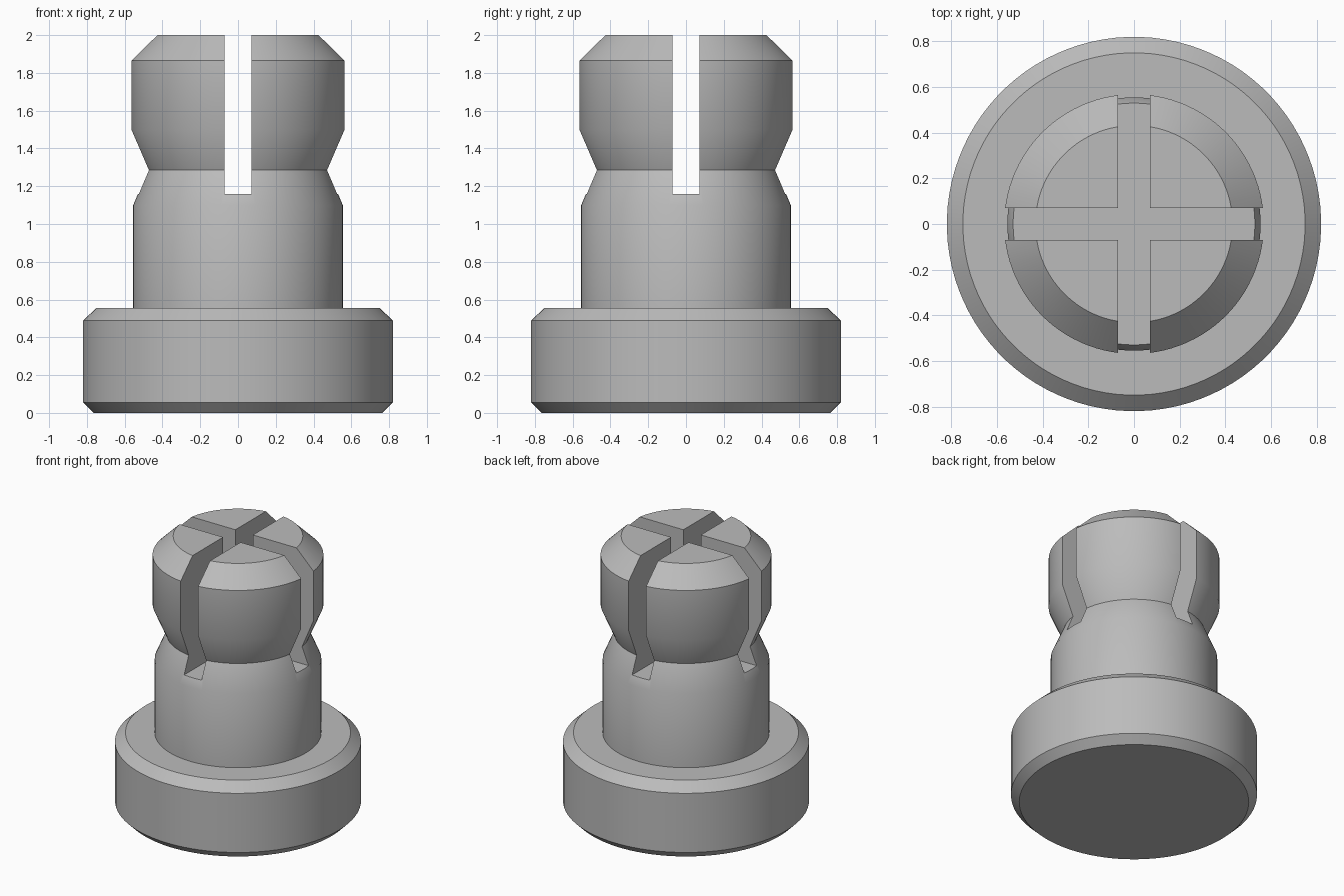
import bpy
import bmesh
import math

cube = bpy.data.objects.get("Cube")
if cube:
    bpy.data.objects.remove(cube, do_unlink=True)

SLOT_WIDTH = 0.142
SLOT_FLOOR = 1.16

# Satin grey for the whole part
grey = bpy.data.materials.new("grey")
grey.use_nodes = True
colour = (0.5, 0.5, 0.5, 1.0)
grey.diffuse_color = colour
grey.node_tree.nodes["Principled BSDF"].inputs["Base Color"].default_value = colour


def add_object(name, bm):
    bmesh.ops.recalc_face_normals(bm, faces=bm.faces)
    mesh = bpy.data.meshes.new(name)
    bm.to_mesh(mesh)
    bm.free()
    obj = bpy.data.objects.new(name, mesh)
    bpy.context.collection.objects.link(obj)
    return obj


def lathe(name, profile, segments=96):
    """Revolve (radius, height) points into a closed solid."""
    bm = bmesh.new()
    rings = []
    for radius, z in profile:
        angles = [math.tau * (i + 0.5) / segments for i in range(segments)]
        rings.append([bm.verts.new((radius * math.cos(a), radius * math.sin(a), z))
                      for a in angles])
    for low, high in zip(rings, rings[1:]):
        for i in range(segments):
            j = (i + 1) % segments
            bm.faces.new((low[i], low[j], high[j], high[i]))
    bm.faces.new(rings[0][::-1])
    bm.faces.new(rings[-1])
    return add_object(name, bm)


def slot_cutter(name, size_x, size_y):
    bm = bmesh.new()
    bmesh.ops.create_cube(bm, size=1)
    for v in bm.verts:
        v.co.x *= size_x
        v.co.y *= size_y
        v.co.z += SLOT_FLOOR + 0.5
    obj = add_object(name, bm)
    obj.hide_render = True
    return obj


# Chamfered base flange, stem, waisted neck and snap-in head
plug = lathe("split_head_plug", [
    (0.765, 0), (0.82, 0.055), (0.82, 0.49), (0.75, 0.555),
    (0.555, 0.555), (0.555, 1.1), (0.477, 1.285),
    (0.569, 1.5), (0.569, 1.865), (0.432, 2),
])
plug.data.materials.append(grey)

# Crossed slots that split the head into four prongs
cutters = [slot_cutter("slot_cutter_x", 2, SLOT_WIDTH),
           slot_cutter("slot_cutter_y", SLOT_WIDTH, 2)]
bpy.ops.object.select_all(action="DESELECT")
plug.select_set(True)
bpy.context.view_layer.objects.active = plug
for cutter in cutters:
    cut = plug.modifiers.new(cutter.name, "BOOLEAN")
    cut.operation = "DIFFERENCE"
    cut.solver = "EXACT"
    cut.object = cutter
    bpy.ops.object.modifier_apply(modifier=cut.name)
    bpy.data.objects.remove(cutter, do_unlink=True)

bpy.ops.object.shade_smooth_by_angle(angle=math.radians(30))
